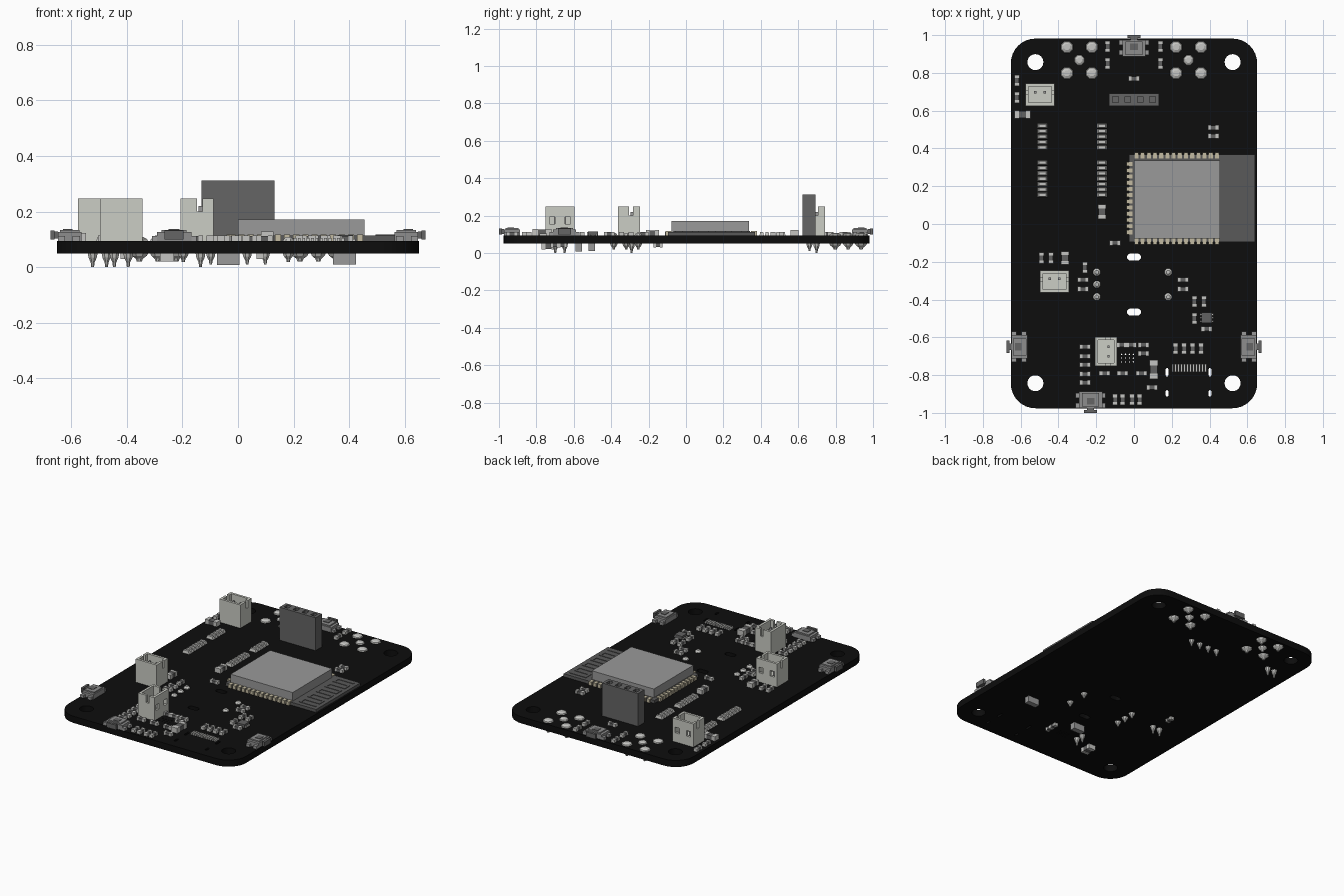
import bpy, bmesh, math
from mathutils import Matrix, Vector

if "Cube" in bpy.data.objects:
    bpy.data.objects.remove(bpy.data.objects["Cube"])

TOP, BOT = 0.094, 0.050          # board faces


def mat(name, r, g, b):
    m = bpy.data.materials.new(name)
    m.diffuse_color = (r, g, b, 1)
    m.use_nodes = True
    m.node_tree.nodes["Principled BSDF"].inputs["Base Color"].default_value = m.diffuse_color
    return m


BLACK = mat("board black", 0.004, 0.004, 0.004)
SOLDER = mat("solder light grey", 0.56, 0.56, 0.54)
IVORY = mat("connector ivory", 0.60, 0.61, 0.56)
SHIELD = mat("shield grey", 0.32, 0.32, 0.32)
MODULE = mat("module dark grey", 0.10, 0.10, 0.10)
HEADER = mat("socket grey", 0.13, 0.13, 0.13)
BUTTON = mat("button grey", 0.27, 0.27, 0.27)
GOLD = mat("pad gold", 0.55, 0.50, 0.36)
CHIP = mat("chip body grey", 0.12, 0.12, 0.12)

parts = {}


def mesh_of(name, material):
    return parts.setdefault(name, (bmesh.new(), material))[0]


def box(name, material, x, y, z, m=Matrix(), taper=1.0):
    """Box from (lo, hi) ranges; taper narrows the top."""
    bm = mesh_of(name, material)
    cx, cy = sum(x) / 2, sum(y) / 2
    vs = []
    for zz, k in ((z[0], 1.0), (z[1], taper)):
        for px, py in ((x[0], y[0]), (x[1], y[0]), (x[1], y[1]), (x[0], y[1])):
            vs.append(bm.verts.new(m @ Vector((cx + (px - cx) * k, cy + (py - cy) * k, zz))))
    bm.faces.new(vs[3::-1])
    bm.faces.new(vs[4:])
    for i in range(4):
        j = (i + 1) % 4
        bm.faces.new((vs[i], vs[j], vs[4 + j], vs[4 + i]))


def cbox(name, material, x, y, w, d, z, m=Matrix(), taper=1.0):
    box(name, material, (x - w / 2, x + w / 2), (y - d / 2, y + d / 2), z, m, taper)


def joint(name, x, y, r, z0, h, profile, n=8):
    """Lathed solder joint growing by h (negative = downward) from z0."""
    bm = mesh_of(name, SOLDER)
    rings = []
    for k, t in profile:
        rings.append([bm.verts.new((x + r * k * math.cos(math.tau * (i + .5) / n),
                                    y + r * k * math.sin(math.tau * (i + .5) / n), z0 + h * t)) for i in range(n)])
    for a, b in zip(rings, rings[1:]):
        for i in range(n):
            bm.faces.new((a[i], a[(i + 1) % n], b[(i + 1) % n], b[i]))
    bm.faces.new(rings[0][::-1])
    bm.faces.new(rings[-1])


DOME = ((1, 0), (.9, .5), (.5, 1))
DROP = ((1, 0), (.85, .3), (.4, .65), (.28, 1))


def place(x, y, deg):
    return Matrix.Translation((x, y, 0)) @ Matrix.Rotation(math.radians(deg), 4, 'Z')


# Board outline with round holes and slots, filled as one 2D curve
curve = bpy.data.curves.new("circuit_board", 'CURVE')
curve.dimensions, curve.fill_mode, curve.extrude = '2D', 'BOTH', (TOP - BOT) / 2


def loop(x, y, w, d, r, n=8):
    pts = []
    for q, (sx, sy) in enumerate(((1, 1), (-1, 1), (-1, -1), (1, -1))):
        for i in range(n + 1):
            a = math.pi / 2 * (q + i / n)
            pts.append((x + sx * (w / 2 - r) + r * math.cos(a), y + sy * (d / 2 - r) + r * math.sin(a)))
    s = curve.splines.new('POLY')
    s.points.add(len(pts) - 1)
    for p, (px, py) in zip(s.points, pts):
        p.co = (px, py, 0, 1)
    s.use_cyclic_u = True


loop(0, 0.003, 1.304, 1.957, 0.13)
for sx in (-1, 1):
    for y in (0.857, -0.843):
        loop(sx * 0.522, y, 0.084, 0.084, 0.041)             # mounting holes
for y in (-0.175, -0.466):
    loop(0, y, 0.074, 0.037, 0.018, 4)                       # control slots
for x in (0.175, 0.402):
    loop(x, -0.785, 0.014, 0.045, 0.006, 2)                  # socket shell slots
    loop(x, -0.897, 0.014, 0.035, 0.006, 2)
for i in range(4):
    for j in range(3):
        loop(-0.066 + i * 0.021, -0.69 - j * 0.02, 0.008, 0.008, 0.0035, 1)   # thermal vias
board = bpy.data.objects.new("circuit_board", curve)
bpy.context.collection.objects.link(board)
board.location.z = (TOP + BOT) / 2
curve.materials.append(BLACK)
board.select_set(True)
bpy.context.view_layer.objects.active = board
bpy.ops.object.convert(target='MESH')

# Radio module: carrier, shield can, edge pads and antenna meander
box("radio_carrier", MODULE, (-0.026, 0.64), (-0.095, 0.368), (TOP, 0.114))
box("radio_shield", SHIELD, (0.0, 0.456), (-0.078, 0.337), (0.114, 0.171))
for i in range(14):
    for y in (0.363, -0.093):
        cbox("radio_pads", GOLD, 0.013 + i * 0.0328, y, 0.022, 0.032, (TOP, 0.118))
for i in range(12):
    cbox("radio_pads", GOLD, -0.025, -0.044 + i * 0.0328, 0.032, 0.022, (TOP, 0.118))
for i in range(10):
    y = -0.06 + i * 0.044
    cbox("antenna_trace", MODULE, 0.555, y, 0.12, 0.012, (0.114, 0.117))
    if i < 9:
        cbox("antenna_trace", MODULE, 0.609 if i % 2 else 0.501, y + 0.022, 0.012, 0.032, (0.114, 0.117))

# Four-way socket strip: walls around square openings
ys = (0.624, 0.692)
box("socket_strip", HEADER, (-0.132, 0.132), ys, (TOP, 0.25))
for y in ((ys[0], 0.642), (0.676, ys[1])):
    box("socket_strip", HEADER, (-0.132, 0.132), y, (0.25, 0.312))
edges = [-0.132] + [c + s * 0.015 for c in (-.098, -.033, .033, .098) for s in (-1, 1)] + [0.132]
for a, b in zip(edges[::2], edges[1::2]):
    box("socket_strip", HEADER, (a, b), (0.642, 0.676), (0.25, 0.312))
for x in (-.098, -.033, .033, .098):
    joint("socket_joints", x, 0.66, 0.018, BOT, -0.04, DROP)


# Shrouded two-pin wire connectors
def wire_connector(x, y, deg):
    m = place(x, y, deg)
    n, w, d, t, top = "wire_connectors", 0.077, 0.059, 0.016, 0.248
    box(n, IVORY, (-w, w), (-d, d), (TOP, 0.13), m)
    box(n, IVORY, (-w, w), (-d, -d + t), (0.13, top), m)
    for s in (-1, 1):                                        # side walls with a slot
        xs = sorted((s * w, s * (w - t)))
        box(n, IVORY, xs, (-d + t, 0.0), (0.13, top), m)
        box(n, IVORY, xs, (0.0, 0.020), (0.13, 0.2), m)
        box(n, IVORY, xs, (0.020, d), (0.13, top), m)
        xw = sorted((s * (w - t), s * 0.057))
        box(n, IVORY, xw, (d - t, d), (0.155, 0.192), m)
        cbox("connector_pins", SHIELD, s * 0.025, 0.013, 0.013, 0.013, (0.13, 0.22), m)
        p = m @ Vector((s * 0.025, 0.013, 0))
        joint("connector_joints", p.x, p.y, 0.019, BOT, -0.05, DROP)
    xi = w - t                                               # windowed wall
    box(n, IVORY, (-xi, xi), (d - t, d), (0.13, 0.155), m)
    box(n, IVORY, (-xi, xi), (d - t, d), (0.192, top), m)
    box(n, IVORY, (-0.026, 0.026), (d - t, d), (0.155, 0.192), m)


wire_connector(-0.498, 0.685, 0)
wire_connector(-0.420, -0.304, 0)
wire_connector(-0.148, -0.674, -90)

# Side-push buttons, plunger pointing off the board
for x, y, deg in ((0, 0.935, 0), (-0.61, -0.65, 90), (0.61, -0.65, -90), (-0.23, -0.935, 180)):
    m = place(x, y, deg)
    box("button_bodies", BUTTON, (-0.062, 0.062), (-0.047, 0.038), (TOP, 0.126), m)
    box("button_bodies", BUTTON, (-0.045, 0.045), (-0.04, 0.03), (0.126, 0.134), m)
    box("button_plungers", HEADER, (-0.018, 0.018), (0.038, 0.055), (0.103, 0.128), m)
    box("button_plungers", HEADER, (-0.034, 0.034), (0.05, 0.065), (0.10, 0.132), m)
    box("button_plungers", HEADER, (-0.02, 0.02), (-0.015, 0.02), (0.134, 0.137), m)
    for s in (-1, 1):
        for yy in (-0.028, 0.025):
            cbox("button_tabs", SHIELD, s * 0.069, yy, 0.022, 0.026, (TOP, 0.112), m)

# Large solder joints for antenna sockets, and rotary control pins
for s in (-1, 1):
    for dx, dy, r in ((-.066, .069, .034), (.066, .069, .034), (-.066, -.069, .034), (.066, -.069, .034), (0, 0, .029)):
        joint("antenna_joints", s * 0.289 + dx, 0.867 + dy, r, TOP, 0.014, DOME)
        joint("antenna_joints", s * 0.289 + dx, 0.867 + dy, r, BOT, -0.03, DROP)
for x, y in ((-.197, -.255), (-.197, -.32), (-.197, -.386), (.181, -.255), (.181, -.386)):
    joint("control_joints", x, y, 0.021, TOP, 0.014, DOME)
    joint("control_joints", x, y, 0.021, BOT, -0.032, DROP)

# Rows of soldered pads
for x in (-0.485, -0.17):
    for i in range(12):
        y = 0.52 - i * 0.0288 if i < 5 else 0.325 - (i - 5) * 0.0285
        cbox("pad_rows", SOLDER, x, y, 0.052, 0.023, (TOP, 0.112), taper=0.7)
for i in range(12):
    cbox("socket_pads", SOLDER, 0.205 + i * 0.0157, -0.763, 0.010, 0.042, (TOP, 0.105))


# Two-ended chips: end caps and a body, on either side of the board
def chip(x, y, deg=0, w=0.058, d=0.026, h=0.02, z=TOP, up=1):
    m = place(x, y, deg)
    for s in (-1, 1):
        cbox("chip_end_caps", SOLDER, s * w * 0.36, 0, w * 0.28, d, sorted((z, z + up * h)), m)
    cbox("chip_bodies", CHIP, 0, 0, w * 0.46, d * 0.9, sorted((z, z + up * h * 0.9)), m)


upright = [(-.14, .94), (-.14, .85), (.14, .94), (.14, .85), (-.62, .76), (-.62, .67), (-.49, -.18),
           (-.44, -.18), (-.26, -.23), (.32, -.41), (.37, -.41), (.32, -.50)]
upright += [(x, -.93) for x in (-.10, -.06, -.01, .03)] + [(x, -.66) for x in (.22, .265, .31, .355)]
level = [(0, .77), (.42, .51), (.42, .465), (-.10, -.10), (-.27, -.295), (-.27, -.345), (.26, -.295),
         (.26, -.345), (.385, -.555), (-.155, -.79), (-.065, -.64), (-.015, -.64), (.05, -.64), (.05, -.685),
         (-.06, -.79), (.04, -.79), (.095, -.865)] + [(-.26, y) for y in (-.65, -.70, -.745, -.795, -.84)]
for p in upright:
    chip(*p, 90)
for p in level:
    chip(*p)
chip(-.59, .58, 0, .085, .042, .03)
chip(-.17, .065, 90, .075, .042, .03)
chip(-.365, -.18, 90, .07, .042, .03)
chip(.105, -.77, 90, .10, .046, .035)
cbox("small_controller", CHIP, .386, -.497, .055, .055, (TOP, 0.116))
for s in (-1, 1):
    for i in (-1, 0, 1):
        cbox("controller_leads", SOLDER, .386 + s * .03, -.497 + i * .018, .012, .009, (TOP, .102))

# Parts on the underside
cbox("underside_blocks", SHIELD, .383, -.505, .082, .035, (0.010, BOT))
cbox("underside_blocks", SHIELD, -.035, -.573, .082, .035, (0.008, BOT))
chip(-.255, -.735, 90, .075, .05, .03, BOT, -1)
for x, y in ((.08, -.66), (.08, -.70), (-.41, -.15)):
    chip(x, y, 90, .05, .026, .02, BOT, -1)

for name, (bm, material) in parts.items():
    bmesh.ops.recalc_face_normals(bm, faces=bm.faces[:])
    me = bpy.data.meshes.new(name)
    bm.to_mesh(me)
    bm.free()
    me.materials.append(material)
    bpy.context.collection.objects.link(bpy.data.objects.new(name, me))
